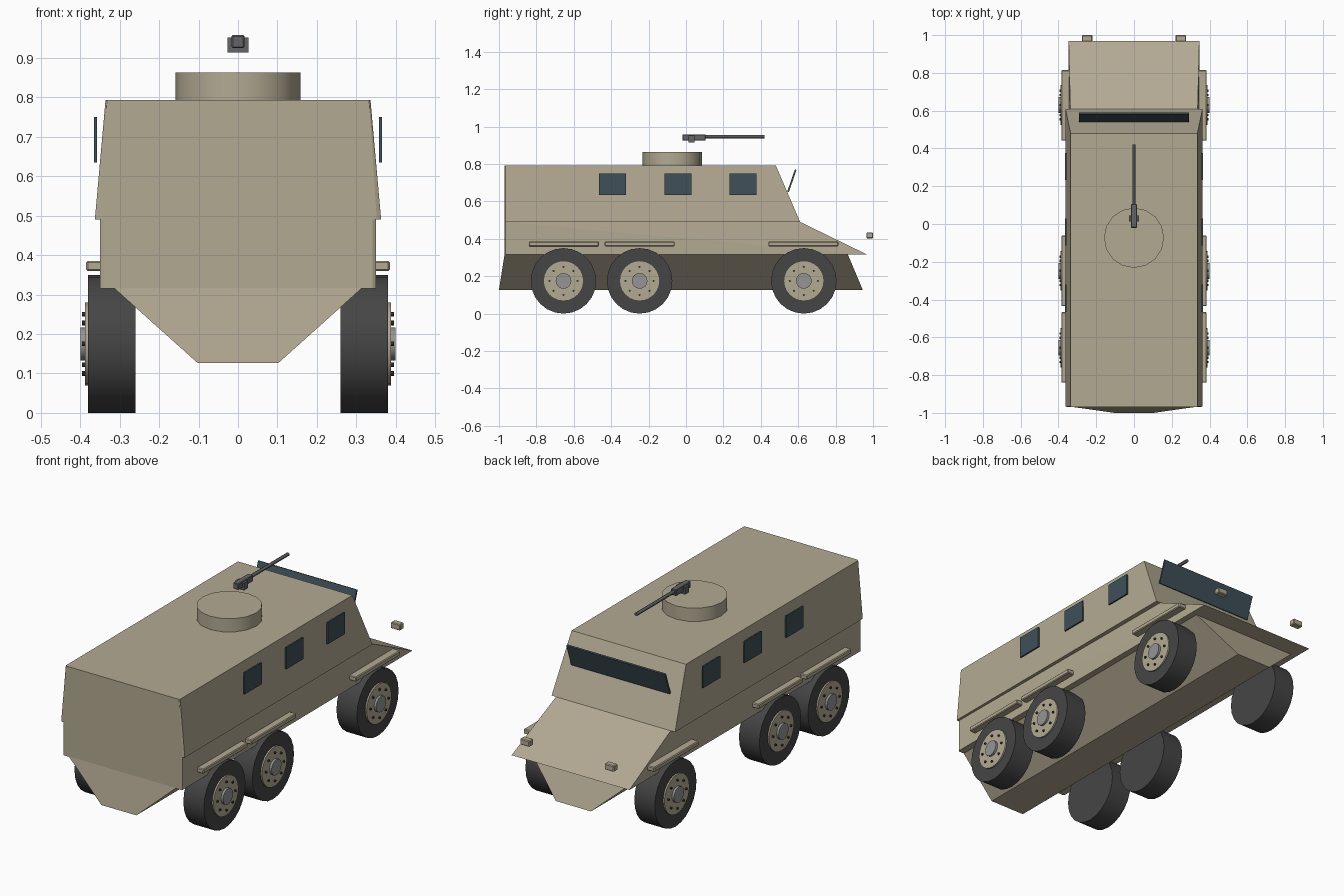
import bpy, bmesh, math
from mathutils import Matrix, Vector

if "Cube" in bpy.data.objects:
    bpy.data.objects.remove(bpy.data.objects["Cube"])


def mat(name, rgb):
    m = bpy.data.materials.new(name)
    m.diffuse_color = (*rgb, 1)
    m.use_nodes = True
    m.node_tree.nodes["Principled BSDF"].inputs["Base Color"].default_value = m.diffuse_color
    return m


TAN = mat("tan_paint", (0.45, 0.40, 0.29))
RUBBER = mat("rubber", (0.06, 0.06, 0.06))
GLASS = mat("glass", (0.05, 0.08, 0.10))
METAL = mat("gun_metal", (0.13, 0.13, 0.14))
STEEL = mat("steel", (0.30, 0.30, 0.30))
DARK = mat("dark_bolt", (0.04, 0.04, 0.04))


def finish(name, bm, material, smooth=False):
    bmesh.ops.recalc_face_normals(bm, faces=bm.faces)
    me = bpy.data.meshes.new(name)
    bm.to_mesh(me)
    bm.free()
    ob = bpy.data.objects.new(name, me)
    bpy.context.collection.objects.link(ob)
    me.materials.append(material)
    if smooth:
        bpy.ops.object.select_all(action='DESELECT')
        ob.select_set(True)
        bpy.context.view_layer.objects.active = ob
        bpy.ops.object.shade_smooth_by_angle(angle=math.radians(30))
    return ob


def hull(name, half_points):
    """Convex solid from points on the right half, mirrored to the left."""
    bm = bmesh.new()
    for x, y, z in half_points:
        bm.verts.new((x, y, z))
        bm.verts.new((-x, y, z))
    bmesh.ops.convex_hull(bm, input=bm.verts)
    bmesh.ops.dissolve_limit(bm, angle_limit=math.radians(1),
                             verts=bm.verts, edges=bm.edges)
    return finish(name, bm, TAN)


def box(name, x, y, z, material, bevel=0.0):
    """Box from (min, max) ranges."""
    lo, hi = Vector((x[0], y[0], z[0])), Vector((x[1], y[1], z[1]))
    bm = bmesh.new()
    bmesh.ops.create_cube(bm, size=1, matrix=Matrix.Translation((lo + hi) / 2)
                          @ Matrix.Diagonal((*(hi - lo), 1)))
    if bevel:
        bmesh.ops.bevel(bm, geom=bm.edges[:], offset=bevel, segments=1, affect='EDGES')
    return finish(name, bm, material)


AXES = {'X': Matrix.Rotation(math.pi / 2, 4, 'Y'),
        'Y': Matrix.Rotation(-math.pi / 2, 4, 'X'), 'Z': Matrix()}


def cyl(name, centre, r, depth, axis, material, n):
    bm = bmesh.new()
    bmesh.ops.create_cone(bm, cap_ends=True, segments=n, radius1=r, radius2=r,
                          depth=depth, matrix=Matrix.Translation(centre) @ AXES[axis])
    return finish(name, bm, material, smooth=True)


# Armoured body: cabin, middle band with sloping nose, V-shaped belly
hull("upper_cabin", [
    (0.352, -0.97, 0.49), (0.363, -0.965, 0.49), (0.332, -0.97, 0.793), (0.336, -0.965, 0.793),
    (0.336, 0.48, 0.793), (0.363, 0.61, 0.49)])
hull("middle_hull", [
    (0.341, -0.97, 0.49), (0.35, -0.965, 0.49), (0.341, -0.97, 0.315), (0.35, -0.965, 0.315),
    (0.337, 0.61, 0.49), (0.346, 0.97, 0.315)])
hull("belly_hull", [
    (0.315, -0.97, 0.317), (0.103, -1.0, 0.127),
    (0.315, 0.865, 0.317), (0.103, 0.945, 0.127)])

# Windscreen leaning forward off the sloped cabin front
bm = bmesh.new()
bmesh.ops.create_cube(bm, size=1, matrix=Matrix.Translation((0, 0.566, 0.71))
                      @ Matrix.Rotation(math.radians(-19), 4, 'X')
                      @ Matrix.Diagonal((0.58, 0.009, 0.126, 1)))
finish("windscreen", bm, GLASS)

# Roof turret and machine gun
cyl("turret_ring", (0, -0.073, 0.827), 0.159, 0.073, 'Z', TAN, 16)
box("gun_receiver", (-0.016, 0.016), (-0.02, 0.105), (0.925, 0.958), METAL, 0.003)
box("gun_feed_box", (-0.026, 0.026), (0.013, 0.045), (0.914, 0.952), METAL)
cyl("gun_barrel", (0, 0.255, 0.945), 0.009, 0.33, 'Y', METAL, 12)

for s, side in ((1, "right"), (-1, "left")):
    def rng(a, b):
        return tuple(sorted((s * a, s * b)))

    # Side windows
    for i, y in enumerate((-0.393, -0.043, 0.305)):
        box(f"{side}_window_{i}", rng(0.357, 0.365), (y - 0.072, y + 0.072),
            (0.635, 0.75), GLASS)

    # Mudguard strips
    for i, y in enumerate((-0.653, -0.248, 0.628)):
        box(f"{side}_mudguard_{i}", rng(0.32, 0.385), (y - 0.187, y + 0.187),
            (0.36, 0.385), TAN, 0.004)

    # Headlights
    box(f"{side}_headlight", rng(0.22, 0.276), (0.965, 1.0), (0.402, 0.434), TAN, 0.004)

    # Wheels: tyre, rim, hub and a ring of bolts
    for i, y in enumerate((-0.655, -0.248, 0.63)):
        c = 0.175
        cyl(f"{side}_tyre_{i}", (s * 0.32, y, c), 0.175, 0.12, 'X', RUBBER, 24)
        cyl(f"{side}_rim_{i}", (s * 0.366, y, c), 0.105, 0.044, 'X', TAN, 24)
        cyl(f"{side}_hub_{i}", (s * 0.375, y, c), 0.042, 0.05, 'X', STEEL, 16)
        for k in range(8):
            a = k * math.tau / 8
            cyl(f"{side}_bolt_{i}_{k}",
                (s * 0.385, y + 0.075 * math.cos(a), c + 0.075 * math.sin(a)),
                0.006, 0.02, 'X', DARK, 8)
